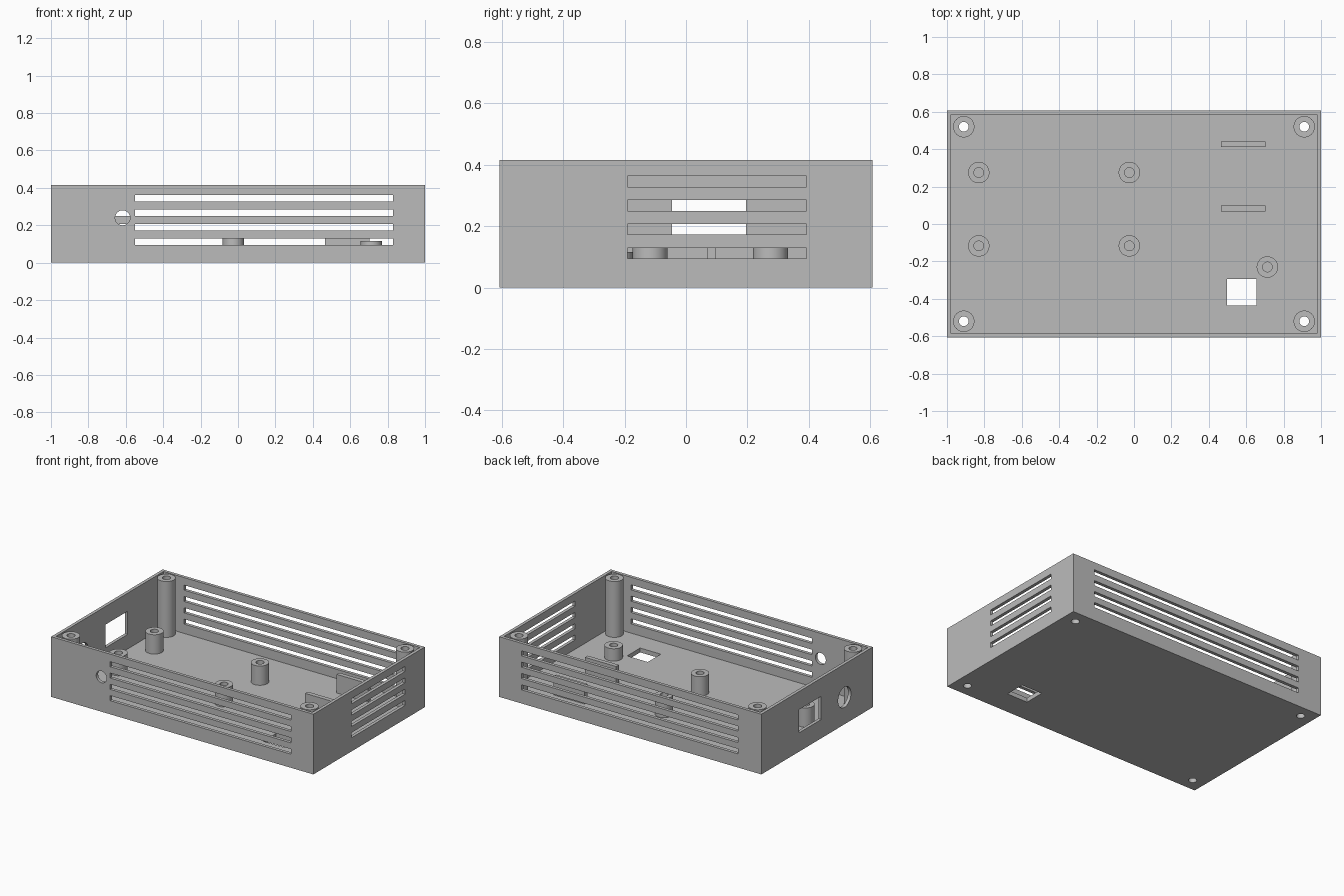
import bpy, bmesh, math
from mathutils import Matrix, Vector

if "Cube" in bpy.data.objects:
    bpy.data.objects.remove(bpy.data.objects["Cube"], do_unlink=True)

# Overall dimensions
HX, HY, H = 1.0, 0.607, 0.415
WALL, FLOOR = 0.022, 0.03
POST_R, BORE_R = 0.057, 0.026

grey = bpy.data.materials.new("plain grey")
grey.use_nodes = True
COLOUR = (0.5, 0.5, 0.5, 1)
grey.diffuse_color = COLOUR
grey.node_tree.nodes["Principled BSDF"].inputs["Base Color"].default_value = COLOUR


def add_box(bm, x0, x1, y0, y1, z0, z1):
    size = Matrix.Diagonal((x1 - x0, y1 - y0, z1 - z0, 1))
    mid = Matrix.Translation(((x0 + x1) / 2, (y0 + y1) / 2, (z0 + z1) / 2))
    bmesh.ops.create_cube(bm, size=1, matrix=mid @ size)


def add_rod(bm, centre, axis, r, depth):
    turn = Vector((0, 0, 1)).rotation_difference(Vector(axis)).to_matrix().to_4x4()
    bmesh.ops.create_cone(bm, cap_ends=True, segments=48, radius1=r, radius2=r,
                          depth=depth, matrix=Matrix.Translation(centre) @ turn)


def make_object(name, bm):
    bmesh.ops.recalc_face_normals(bm, faces=bm.faces)
    mesh = bpy.data.meshes.new(name)
    bm.to_mesh(mesh)
    bm.free()
    mesh.materials.append(grey)
    ob = bpy.data.objects.new(name, mesh)
    bpy.context.collection.objects.link(ob)
    return ob


def activate(ob):
    bpy.ops.object.select_all(action='DESELECT')
    ob.select_set(True)
    bpy.context.view_layer.objects.active = ob


def smooth(ob):
    activate(ob)
    bpy.ops.object.shade_smooth_by_angle(angle=math.radians(30))


def cut(ob, bm):
    cutter = make_object("cutter", bm)
    cutter.hide_render = True
    mod = ob.modifiers.new("cut", 'BOOLEAN')
    mod.operation, mod.solver, mod.object = 'DIFFERENCE', 'EXACT', cutter
    activate(ob)
    bpy.ops.object.modifier_apply(modifier=mod.name)
    bpy.data.objects.remove(cutter, do_unlink=True)


def tube(name, x, y, top, bore_bottom=FLOOR):
    # Hollow post turned from a closed rectangular profile
    bm = bmesh.new()
    profile = [(BORE_R, bore_bottom), (POST_R, bore_bottom), (POST_R, top), (BORE_R, top)]
    verts = [bm.verts.new((r, 0, z)) for r, z in profile]
    edges = [bm.edges.new((verts[i], verts[(i + 1) % 4])) for i in range(4)]
    bmesh.ops.spin(bm, geom=verts + edges, cent=(0, 0, 0), axis=(0, 0, 1),
                   angle=math.tau, steps=48)
    bmesh.ops.remove_doubles(bm, verts=bm.verts, dist=1e-4)
    bmesh.ops.translate(bm, verts=bm.verts, vec=(x, y, 0))
    smooth(make_object(name, bm))


# Open tray
bm = bmesh.new()
add_box(bm, -HX, HX, -HY, HY, 0, H)
case = make_object("case_body", bm)
bm = bmesh.new()
add_box(bm, -HX + WALL, HX - WALL, -HY + WALL, HY - WALL, FLOOR, H + 0.1)
cut(case, bm)

# Vent slots, ports and floor openings
bm = bmesh.new()
for i in range(4):
    z0 = 0.094 + 0.078 * i
    z1 = z0 + 0.035
    add_box(bm, -0.55, 0.83, -HY - 0.02, -HY + 0.04, z0, z1)    # front
    add_box(bm, -0.82, 0.83, HY - 0.04, HY + 0.02, z0, z1)      # back
    add_box(bm, HX - 0.04, HX + 0.02, -0.19, 0.392, z0, z1)     # +x side
add_rod(bm, (-0.617, -HY, 0.24), (0, 1, 0), 0.04, 0.08)         # front round port
add_rod(bm, (-HX, -0.299, 0.187), (1, 0, 0), 0.07, 0.08)        # side round port
add_box(bm, -HX - 0.02, -HX + 0.04, -0.045, 0.195, 0.13, 0.29)  # side square port
add_box(bm, 0.498, 0.656, -0.437, -0.295, -0.02, FLOOR + 0.02)  # floor window
corners = [(sx * 0.91, sy * 0.52) for sx in (-1, 1) for sy in (-1, 1)]
for x, y in corners:
    add_rod(bm, (x, y, 0.01), (0, 0, 1), BORE_R, 0.08)          # screw holes
cut(case, bm)
smooth(case)

# Corner screw posts
for i, (x, y) in enumerate(corners):
    tube(f"corner_post_{i + 1}", x, y, H)

# Board standoffs
for i, (x, y) in enumerate([(x, y) for x in (-0.83, -0.025) for y in (-0.117, 0.275)]):
    tube(f"standoff_{i + 1}", x, y, 0.163)
tube("short_standoff", 0.713, -0.23, 0.115)

# Upright retaining ribs on the floor
for i, y in enumerate((0.083, 0.426)):
    bm = bmesh.new()
    add_box(bm, 0.465, 0.702, y - 0.015, y + 0.015, FLOOR, 0.158)
    make_object(f"retaining_rib_{i + 1}", bm)
